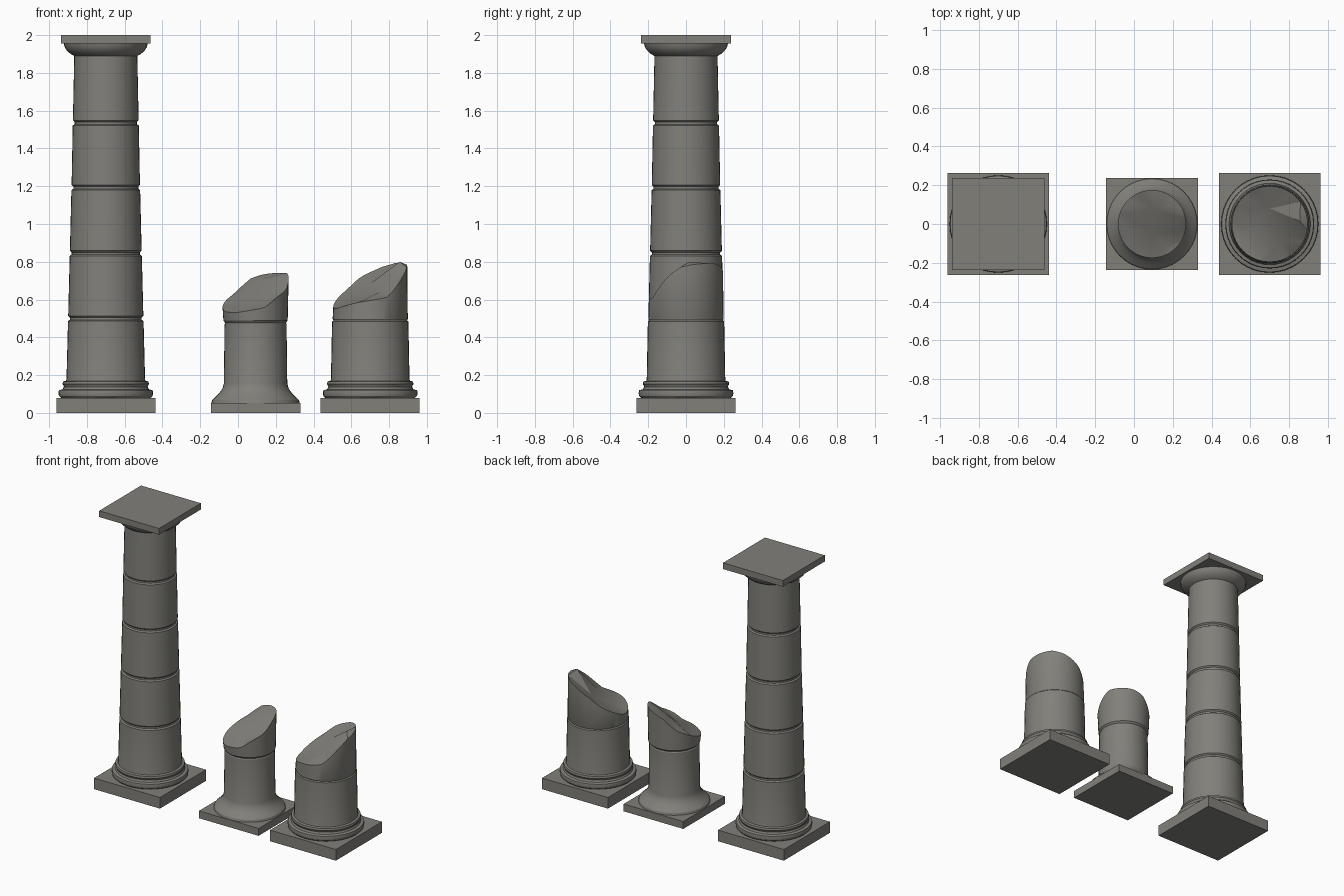
import bpy, bmesh, math
from mathutils import Vector
from mathutils.geometry import delaunay_2d_cdt

if "Cube" in bpy.data.objects:
    bpy.data.objects.remove(bpy.data.objects["Cube"])

SEG = 40
stone = bpy.data.materials.new("weathered grey stone")
stone.diffuse_color = (0.22, 0.215, 0.195, 1)
stone.use_nodes = True
stone.node_tree.nodes["Principled BSDF"].inputs["Base Color"].default_value = stone.diffuse_color


def finish(name, bm, loc):
    bmesh.ops.recalc_face_normals(bm, faces=bm.faces)
    me = bpy.data.meshes.new(name)
    bm.to_mesh(me)
    bm.free()
    me.set_sharp_from_angle(angle=math.radians(28))
    me.materials.append(stone)
    ob = bpy.data.objects.new(name, me)
    ob.location = loc
    bpy.context.collection.objects.link(ob)


def slab(name, x, half, z0, z1):
    bm = bmesh.new()
    bmesh.ops.create_cube(bm, size=1)
    for v in bm.verts:
        v.co = (v.co.x * 2 * half, v.co.y * 2 * half, z0 + (v.co.z + 0.5) * (z1 - z0))
    finish(name, bm, (x, 0, 0))


def ring(bm, r, height):
    angles = [math.tau * i / SEG for i in range(SEG)]
    return [bm.verts.new((r * math.cos(a), r * math.sin(a), height(a))) for a in angles]


def skin(bm, rings):
    for a, b in zip(rings, rings[1:]):
        for i in range(SEG):
            j = (i + 1) % SEG
            bm.faces.new((a[i], a[j], b[j], b[i])).smooth = True
    bm.faces.new(rings[0][::-1])


def lathe(name, x, profile):
    bm = bmesh.new()
    rings = [ring(bm, r, lambda a, z=z: z) for r, z in profile]
    skin(bm, rings)
    bm.faces.new(rings[-1])
    finish(name, bm, (x, 0, 0))


def broken_drum(name, x, profile, r, rim, inner):
    """Drum ending in a jagged rim (degrees, height) and a faceted fracture."""
    pts = [(rim[-1][0] - 360, rim[-1][1])] + rim + [(rim[0][0] + 360, rim[0][1])]

    def height(a):
        d = math.degrees(a)
        for (d0, z0), (d1, z1) in zip(pts, pts[1:]):
            if d0 <= d <= d1:
                return z0 + (z1 - z0) * (d - d0) / (d1 - d0)

    bm = bmesh.new()
    rings = [ring(bm, pr, lambda a, z=z: z) for pr, z in profile]
    rings.append(ring(bm, r, height))
    skin(bm, rings)
    top = rings[-1] + [bm.verts.new(p) for p in inner]
    out = delaunay_2d_cdt([Vector(v.co.xy) for v in top], [], [], 0, 1e-6)
    for f in out[2]:
        bm.faces.new([top[out[3][i][0]] for i in f]).smooth = False
    finish(name, bm, (x, 0, 0))


# Moulded base shared by the tall column and the right stump
BASE = [(0.238, 0.08), (0.248, 0.09), (0.251, 0.105), (0.248, 0.12), (0.228, 0.125),
        (0.222, 0.138), (0.224, 0.145), (0.229, 0.152), (0.226, 0.166), (0.21, 0.17),
        (0.208, 0.18)]

# Tall intact column
X = -0.70
slab("tall_column_plinth", X, 0.262, 0, 0.08)
shaft = list(BASE)
for z, r in [(0.50, 0.199), (0.845, 0.190), (1.193, 0.181), (1.535, 0.174)]:
    shaft += [(r + 0.001, z - 0.014), (r - 0.009, z - 0.007),
              (r - 0.009, z + 0.005), (r, z + 0.014)]
shaft += [(0.167, 1.89), (0.186, 1.90), (0.205, 1.917), (0.218, 1.937), (0.222, 1.956)]
lathe("tall_column_shaft", X, shaft)
slab("tall_column_abacus", X, 0.238, 1.955, 2.0)

# Middle stump with a flared foot
X = 0.093
slab("middle_stump_plinth", X, 0.237, 0, 0.053)
lathe("middle_stump_shaft", X, [(0.234, 0.053), (0.230, 0.068), (0.212, 0.085), (0.192, 0.105),
                                (0.176, 0.128), (0.168, 0.155), (0.164, 0.47), (0.157, 0.48)])
broken_drum("middle_stump_broken_top", X, [(0.160, 0.476), (0.170, 0.488)], 0.175,
            [(0, 0.71), (15, 0.74), (50, 0.742), (75, 0.735), (97, 0.715), (131, 0.63),
             (160, 0.585), (180, 0.56), (204, 0.535), (235, 0.53), (265, 0.545), (285, 0.555),
             (309, 0.61), (335, 0.65)],
            [(-0.11, -0.077, 0.55), (0.01, 0.077, 0.70), (0.115, 0.11, 0.735),
             (0.0, -0.05, 0.59), (0.075, -0.12, 0.585)])

# Right stump on a moulded base
X = 0.70
slab("right_stump_plinth", X, 0.262, 0, 0.08)
lathe("right_stump_shaft", X, BASE + [(0.202, 0.484), (0.194, 0.492)])
broken_drum("right_stump_broken_top", X, [(0.194, 0.488), (0.199, 0.498)], 0.196,
            [(10, 0.785), (45, 0.795), (70, 0.775), (90, 0.745), (105, 0.72), (130, 0.65),
             (160, 0.59), (180, 0.56), (200, 0.55), (225, 0.565), (250, 0.585), (270, 0.595),
             (296, 0.61), (308, 0.645), (330, 0.72), (350, 0.77)],
            [(0.155, 0.015, 0.80), (0.0, 0.08, 0.685), (-0.10, -0.05, 0.58),
             (0.05, -0.08, 0.64)])
